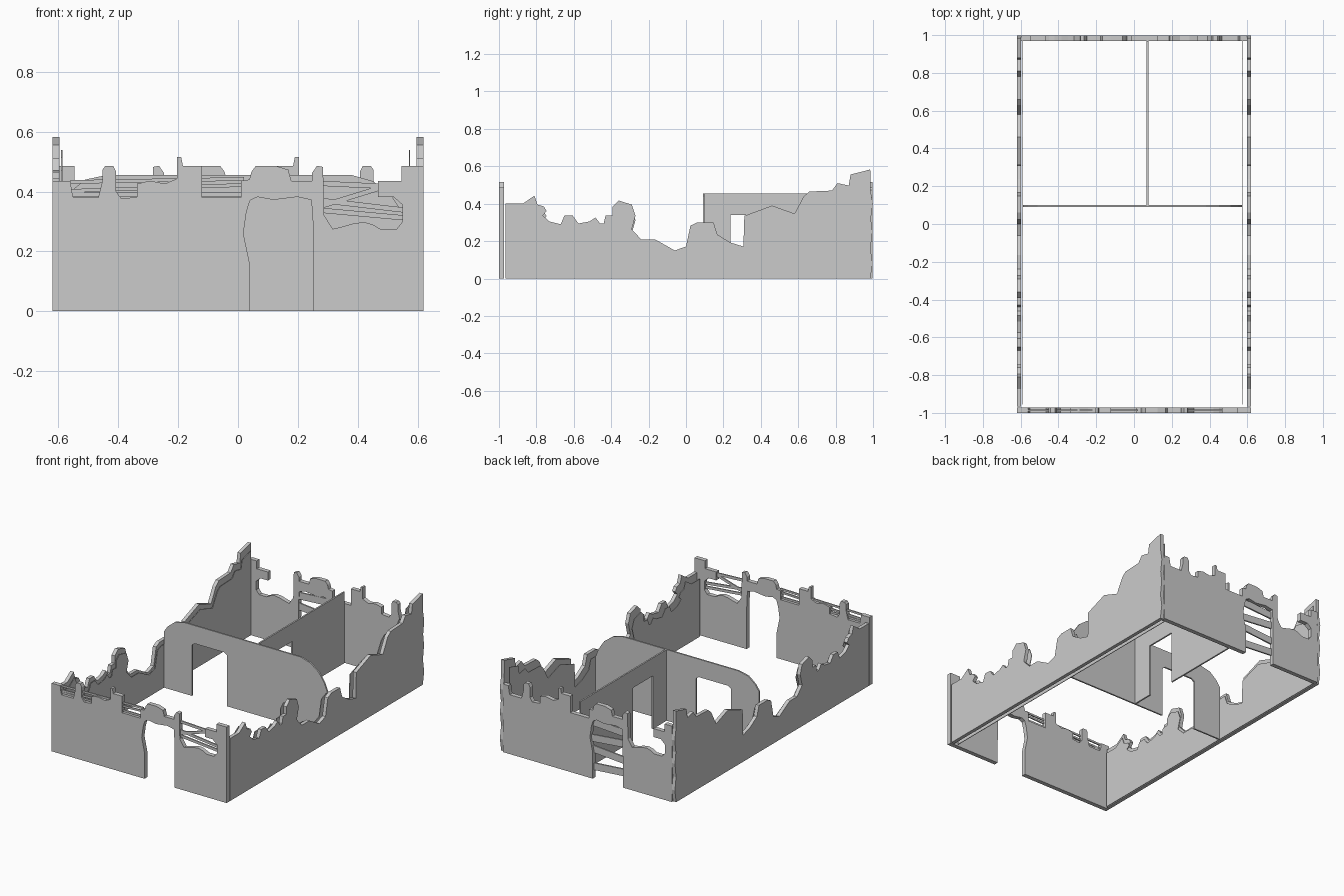
import bpy, bmesh, math
from mathutils import Vector


def slab(name, pts, axis, lo, hi, turn=False):
    """Extrude an outline: axis 'y' uses (x, z) points, axis 'x' uses (y, z) points."""
    bm = bmesh.new()
    s = -1 if turn else 1
    if axis == 'y':
        vs = [bm.verts.new((s * a, s * lo, z)) for a, z in pts]
        move = Vector((0, s * (hi - lo), 0))
    else:
        vs = [bm.verts.new((lo, a, z)) for a, z in pts]
        move = Vector((hi - lo, 0, 0))
    face = bm.faces.new(vs)
    ext = bmesh.ops.extrude_face_region(bm, geom=[face], use_keep_orig=True)
    top = [g for g in ext['geom'] if isinstance(g, bmesh.types.BMVert)]
    bmesh.ops.translate(bm, verts=top, vec=move)
    bmesh.ops.recalc_face_normals(bm, faces=bm.faces)
    me = bpy.data.meshes.new(name)
    bm.to_mesh(me)
    bm.free()
    ob = bpy.data.objects.new(name, me)
    bpy.context.collection.objects.link(ob)
    return ob


def plank(name, x0, z0, x1, z1, h, y, t=0.008):
    """Thin board between two points in the x-z plane."""
    h /= 2
    return slab(name, [(x0, z0 - h), (x1, z1 - h), (x1, z1 + h), (x0, z0 + h)],
                'y', y - t / 2, y + t / 2)


# Broken top edge of the end walls, left to right
end_top = [
    (-.56, .436), (-.555, .40), (-.55, .38), (-.467, .38), (-.453, .436),
    (-.453, .473), (-.443, .486), (-.417, .486), (-.407, .466), (-.407, .40),
    (-.39, .376), (-.337, .382), (-.337, .426), (-.294, .436), (-.244, .426),
    (-.204, .443), (-.204, .516), (-.19, .516), (-.184, .486), (-.121, .486),
    (-.121, .38), (.01, .38), (.01, .436), (.038, .44), (.045, .466),
    (.06, .486), (.125, .486), (.168, .473), (.178, .436), (.248, .436),
    (.248, .463), (.264, .486), (.284, .482), (.288, .32), (.317, .275),
    (.35, .283), (.385, .293), (.42, .298), (.45, .29), (.475, .275),
    (.53, .275), (.55, .30), (.55, .355), (.52, .382), (.467, .382),
    (.467, .436), (.547, .436), (.547, .486)]
# Doorway, right to left
doorway = [(.252, 0), (.25, .30), (.245, .372), (.198, .382), (.118, .372),
           (.065, .382), (.04, .37), (.028, .33), (.018, .26), (.038, .165), (.038, 0)]


def end_outline(w):
    return [(-w, 0), (-w, .436)] + end_top + [(w, .486), (w, 0)] + doorway


slab("front_wall", end_outline(.62), 'y', -1, -.972)
slab("back_wall", end_outline(.598), 'y', -.998, -.97, turn=True)

# Side walls share one crumbling profile
side_top = [
    (-.965, .40), (-.873, .40), (-.81, .443), (-.794, .395), (-.76, .385),
    (-.745, .36), (-.766, .337), (-.73, .305), (-.67, .29), (-.65, .337),
    (-.606, .337), (-.575, .294), (-.516, .305), (-.484, .326), (-.46, .294),
    (-.44, .294), (-.43, .337), (-.393, .337), (-.393, .385), (-.36, .417),
    (-.29, .395), (-.27, .337), (-.29, .262), (-.238, .208), (-.163, .208),
    (-.06, .15), (0, .171), (.024, .283), (.06, .30), (.147, .30),
    (.168, .235), (.238, .192), (.307, .171), (.312, .335), (.46, .39),
    (.58, .347), (.63, .44), (.66, .465), (.78, .47), (.81, .51),
    (.87, .497), (.88, .556), (.985, .583)]
back_edge = [(.987, .47), (.999, .40), (.988, .32), (.997, .25), (.986, .16), (.998, .08), (.985, 0)]
side = [(-.965, 0)] + side_top + back_edge
slab("right_wall", side, 'x', .597, .62)
slab("left_wall", side, 'x', -.62, -.597)

# Thin inner linings, slightly lower than the side walls
lining = [(-.955, 0)] + [(max(-.955, min(y, .968)), z * .925) for y, z in side_top] + [(.968, 0)]
slab("right_lining", lining, 'x', .571, .575)
slab("left_lining", lining, 'x', -.591, -.587)

# Cross partition with doorway
slab("cross_partition", [
    (-.588, 0), (-.588, .36), (-.56, .40), (-.51, .44), (-.44, .455), (.38, .455),
    (.45, .435), (.51, .39), (.55, .33), (.573, .27), (.573, 0),
    (-.14, 0), (-.14, .325), (-.16, .34), (-.37, .34), (-.39, .325), (-.39, 0)],
    'y', .09, .10)
# Lengthwise partition with doorway
slab("long_partition", [
    (.10, 0), (.10, .455), (.97, .455), (.97, 0),
    (.44, 0), (.44, .34), (.238, .34), (.238, 0)], 'x', .067, .077)

# Exposed laths in the front wall gaps
for i, (z0, z1) in enumerate([(.432, .462), (.402, .442), (.39, .41)]):
    plank(f"front_lath_{i}", -.56, z0, .02, z1 - .02, .012, -.986)
for i, (z0, z1) in enumerate([(.427, .418), (.352, .412), (.37, .338), (.337, .312)]):
    plank(f"window_lath_{i}", .28, z0, .475 if i < 2 else .555, z1, .017, -.986)

# Boards nailed across the back doorway
for i, (z0, z1) in enumerate([(.34, .355), (.275, .25), (.165, .185), (.09, .07)]):
    plank(f"door_board_{i}", -.27, z0, -.01, z1, .045, .978, .01)
